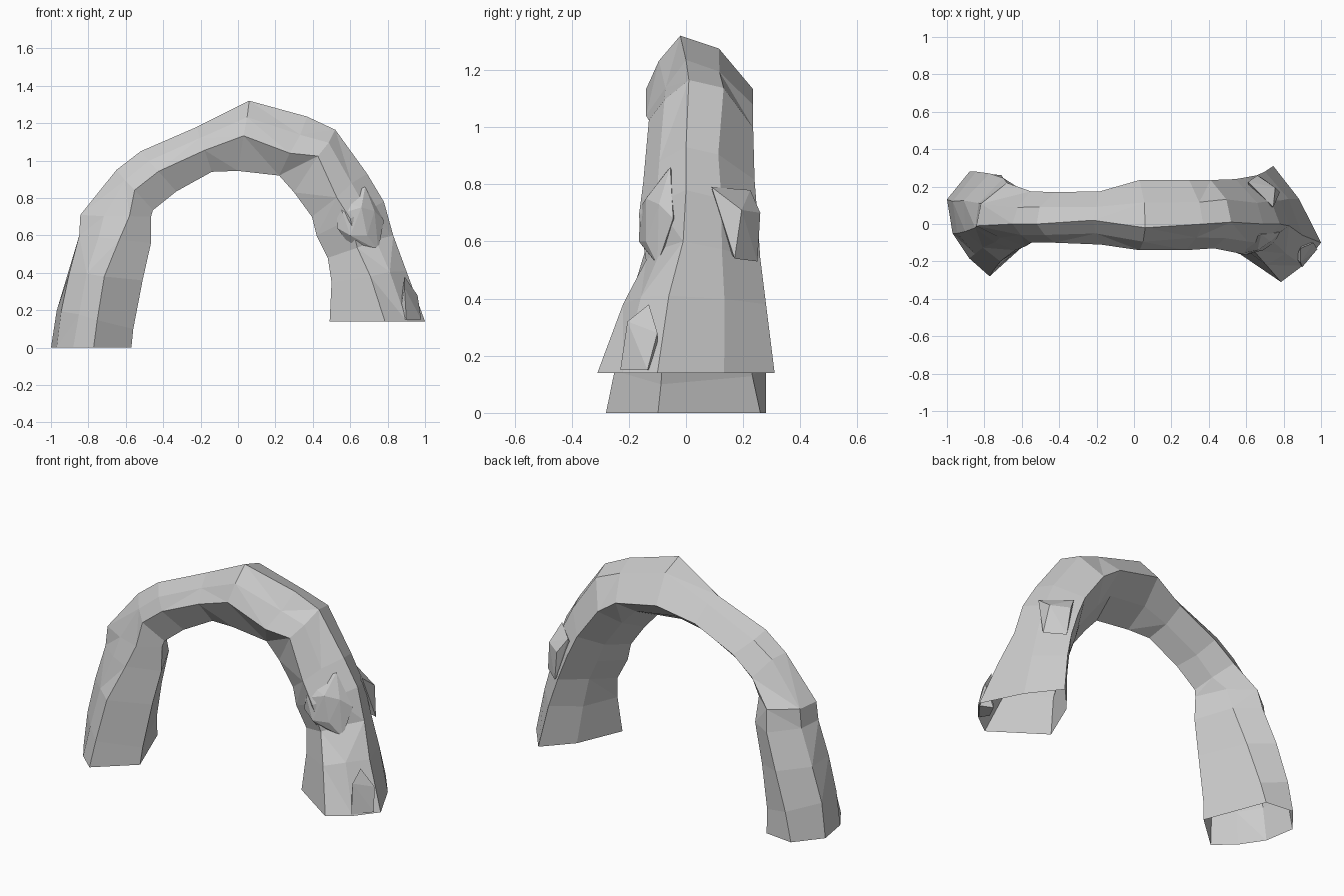
import bpy, bmesh, random
from mathutils import Vector

random.seed(4)

# Stations along the arch: outer x,z | inner x,z | ridge y, front y, back y | front edge position (0 outer .. 1 inner)
STATIONS = [
    (-1.00, 0.00, -0.57, 0.00, -0.05, -0.28, 0.28, 0.53),
    (-0.97, 0.20, -0.56, 0.10, -0.05, -0.25, 0.28, 0.53),
    (-0.92, 0.40, -0.51, 0.36, -0.04, -0.20, 0.27, 0.50),
    (-0.86, 0.60, -0.465, 0.56, -0.02, -0.14, 0.245, 0.57),
    (-0.85, 0.71, -0.465, 0.70, -0.01, -0.12, 0.22, 0.70),
    (-0.65, 0.95, -0.455, 0.735, 0.00, -0.10, 0.175, 0.50),
    (-0.52, 1.05, -0.33, 0.835, 0.00, -0.10, 0.17, 0.50),
    (-0.22, 1.18, -0.14, 0.94, 0.02, -0.11, 0.175, 0.52),
    (0.06, 1.32, 0.00, 0.945, -0.02, -0.14, 0.235, 0.50),
    (0.37, 1.235, 0.22, 0.92, 0.00, -0.14, 0.235, 0.62),
    (0.52, 1.165, 0.30, 0.83, 0.01, -0.13, 0.235, 0.42),
    (0.69, 0.93, 0.395, 0.70, 0.00, -0.15, 0.24, 0.55),
    (0.78, 0.78, 0.42, 0.60, 0.00, -0.165, 0.25, 0.50),
    (0.83, 0.60, 0.48, 0.48, -0.01, -0.14, 0.26, 0.55),
    (0.90, 0.41, 0.50, 0.35, -0.06, -0.22, 0.28, 0.48),
    (1.00, 0.14, 0.49, 0.14, -0.10, -0.31, 0.31, 0.42),
]

# Section shape: ridge, upper back, back and underside positions (0 outer .. 1 inner),
# then upper back and underside depth as a share of the back depth
SPAN = (0.0, 0.10, 0.50, 0.80, 0.50, 0.42)
LEFT_FOOT = (0.07, 0.0, 0.28, 0.68, 0.55, 0.93)
RIGHT_FOOT = (0.0, 0.23, 0.50, 0.78, 0.57, 0.50)


def section(st, jitter):
    """Seven-sided rocky cross-section: ridge, back, underside, front."""
    xo, zo, xi, zi, yr, yf, yb, sf = st
    foot = LEFT_FOOT if xo < 0 else RIGHT_FOOT
    w = min(1.0, max(0.0, 1.1 - zo / 0.85))
    if w > 0.9:
        w = 1.0
    sa, sb, sc, sd, kb, kd = (a + (b - a) * w for a, b in zip(SPAN, foot))
    profile = [
        (sa, yr), (sb, yr + (yb - yr) * kb), (sc, yb), (sd, yb * kd),
        (1.0, yf * 0.35), (sf, yf), (sa + (sf - sa) * 0.45, yr + (yf - yr) * 0.58),
    ]
    pts = []
    for i, (s, y) in enumerate(profile):
        p = Vector((xo + (xi - xo) * s, y, zo + (zi - zo) * s))
        if jitter and i in (1, 3, 6):
            p += Vector([random.uniform(-0.01, 0.01) for _ in range(3)])
        pts.append(p)
    return pts


def add_object(name, bm):
    bmesh.ops.recalc_face_normals(bm, faces=bm.faces)
    me = bpy.data.meshes.new(name)
    bm.to_mesh(me)
    bm.free()
    ob = bpy.data.objects.new(name, me)
    bpy.context.collection.objects.link(ob)
    return ob


# Main arch: loft through the stations, open where the feet meet the ground
bm = bmesh.new()
last = len(STATIONS) - 1
rings = [[bm.verts.new(p) for p in section(st, 0 < k < last)]
         for k, st in enumerate(STATIONS)]
for a, b in zip(rings, rings[1:]):
    n = len(a)
    for i in range(n):
        bm.faces.new((a[i], a[(i + 1) % n], b[(i + 1) % n], b[i]))
bmesh.ops.connect_verts_nonplanar(bm, angle_limit=0.12, faces=bm.faces)
add_object("rock_arch", bm)


def boulder(name, points):
    """Faceted lump made from the hull of a few points."""
    bm = bmesh.new()
    for p in points:
        bm.verts.new(p)
    bmesh.ops.convex_hull(bm, input=bm.verts)
    loose = [v for v in bm.verts if not v.link_faces]
    bmesh.ops.delete(bm, geom=loose, context='VERTS')
    bmesh.ops.dissolve_limit(bm, angle_limit=0.08, verts=bm.verts, edges=bm.edges)
    add_object(name, bm)


# Bulging lump on the front of the right leg
boulder("front_bulge", [
    (0.53, -0.115, 0.79), (0.68, -0.055, 0.86), (0.53, -0.14, 0.64),
    (0.56, -0.16, 0.72), (0.66, -0.14, 0.75), (0.60, -0.165, 0.60),
    (0.61, -0.11, 0.53), (0.75, -0.10, 0.52), (0.69, -0.14, 0.60),
    (0.78, -0.045, 0.68), (0.73, -0.095, 0.73), (0.62, 0.02, 0.68)])

# Ledge on the back of the right leg
boulder("back_ledge", [
    (0.66, 0.26, 0.70), (0.755, 0.195, 0.71), (0.68, 0.25, 0.53),
    (0.78, 0.17, 0.54), (0.745, 0.09, 0.79), (0.61, 0.225, 0.78),
    (0.62, 0.12, 0.62)])

# Block at the outer front of the right foot
boulder("foot_block", [
    (0.90, -0.23, 0.15), (0.98, -0.135, 0.15), (0.89, -0.205, 0.32),
    (0.96, -0.10, 0.28), (0.89, -0.13, 0.38), (0.86, -0.18, 0.15),
    (0.90, -0.10, 0.15)])
